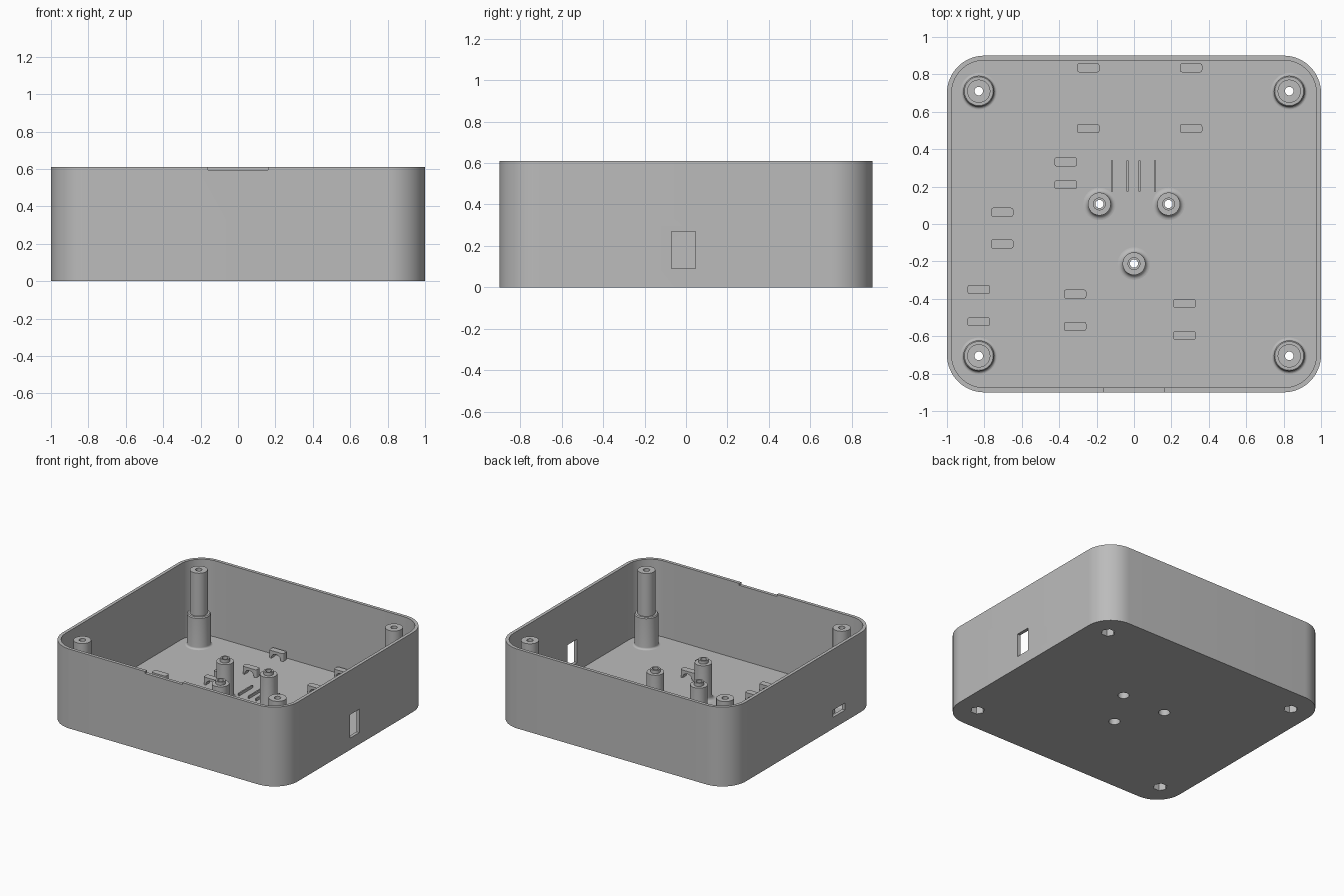
import bpy, bmesh, math
from mathutils import Matrix, Vector

cube = bpy.data.objects.get("Cube")
if cube:
    bpy.data.objects.remove(cube, do_unlink=True)

grey = bpy.data.materials.new("light grey plastic")
grey.use_nodes = True
GREY = (0.5, 0.5, 0.5, 1)
grey.diffuse_color = GREY
grey.node_tree.nodes["Principled BSDF"].inputs["Base Color"].default_value = GREY

FLOOR, HEIGHT, WALL = 0.025, 0.61, 0.025


def finish(bm, name):
    bmesh.ops.recalc_face_normals(bm, faces=bm.faces)
    mesh = bpy.data.meshes.new(name)
    bm.to_mesh(mesh)
    bm.free()
    mesh.materials.append(grey)
    obj = bpy.data.objects.new(name, mesh)
    bpy.context.collection.objects.link(obj)
    return obj


def prism(name, w, d, r, z0, z1, loc=(0, 0), steps=16):
    """Upright block with rounded vertical corners."""
    bm = bmesh.new()
    ring = []
    for k, (sx, sy) in enumerate([(1, 1), (-1, 1), (-1, -1), (1, -1)]):
        for i in range(steps + 1):
            a = math.pi / 2 * (k + i / steps)
            ring.append(bm.verts.new((loc[0] + sx * (w / 2 - r) + r * math.cos(a),
                                      loc[1] + sy * (d / 2 - r) + r * math.sin(a), z0)))
    face = bm.faces.new(ring)
    out = bmesh.ops.extrude_face_region(bm, geom=[face])
    top = [v for v in out["geom"] if isinstance(v, bmesh.types.BMVert)]
    bmesh.ops.translate(bm, vec=(0, 0, z1 - z0), verts=top)
    return finish(bm, name)


def box(name, lo, hi):
    bm = bmesh.new()
    lo, hi = Vector(lo), Vector(hi)
    bmesh.ops.create_cube(bm, size=1, matrix=Matrix.Translation((lo + hi) / 2)
                          @ Matrix.Diagonal((*(hi - lo), 1)))
    return finish(bm, name)


def lathe(name, profile, loc, sides=32):
    """Solid of revolution from (radius, z) points, capped at both ends."""
    bm = bmesh.new()
    rings = [[bm.verts.new((loc[0] + r * math.cos(2 * math.pi * i / sides),
                            loc[1] + r * math.sin(2 * math.pi * i / sides), z))
              for i in range(sides)] for r, z in profile]
    for a, b in zip(rings, rings[1:]):
        for i in range(sides):
            j = (i + 1) % sides
            bm.faces.new((a[i], a[j], b[j], b[i]))
    bm.faces.new(rings[0])
    bm.faces.new(rings[-1])
    return finish(bm, name)


def cut(obj, cutters):
    """Subtract the cutters and bake the result."""
    for c in cutters:
        mod = obj.modifiers.new("cut", "BOOLEAN")
        mod.operation, mod.solver, mod.object = "DIFFERENCE", "EXACT", c
    bpy.context.view_layer.update()
    graph = bpy.context.evaluated_depsgraph_get()
    mesh = bpy.data.meshes.new_from_object(obj.evaluated_get(graph))
    obj.modifiers.clear()
    obj.data = mesh


# Open case with a floor
case = prism("case_shell", 2, 1.8, 0.2, 0, HEIGHT)
helpers = [
    prism("cavity", 2 - 2 * WALL, 1.8 - 2 * WALL, 0.175, FLOOR, 1),
    box("side_window", (0.9, -0.07, 0.09), (1.1, 0.045, 0.27)),
    box("side_port", (-1.1, -0.505, 0.088), (-0.9, -0.36, 0.143)),
    box("front_notch", (-0.16, -1, 0.595), (0.16, -0.8, 1)),
]
parts = [case]


def fillet(r, flare):
    """Flared foot where a post meets the floor."""
    return [(r + flare * (1 - math.sin(a)), FLOOR + flare * (1 - math.cos(a)))
            for a in [math.pi / 2 * i / 6 for i in range(7)]]


def hollow_post(name, loc, profile, pocket_r, pocket_top, pocket_sides, bore_r):
    """Post with a through bore and a wider pocket opening underneath."""
    post = lathe(name, profile, loc)
    tools = [lathe("pocket", [(pocket_r, -0.1), (pocket_r, pocket_top)], loc, pocket_sides),
             lathe("bore", [(bore_r, -0.2), (bore_r, 0.9)], loc, 20)]
    cut(post, tools)
    helpers.extend(tools)
    parts.append(post)


# Tall stepped screw posts in the corners, hexagonal nut pockets below
corner_profile = ([(0.098, 0.015)] + fillet(0.083, 0.015)
                  + [(0.083, 0.262), (0.077, 0.27), (0.062, 0.27), (0.062, 0.6)])
for side, x in (("right", -0.83), ("left", 0.83)):
    for end, y in (("front", -0.705), ("back", 0.71)):
        hollow_post(f"{end}_{side}_screw_post", (x, y), corner_profile, 0.05, 0.12, 6, 0.023)

# Three standoffs with locating pins in the middle
standoff_profile = ([(0.087, 0.015)] + fillet(0.061, 0.026)
                    + [(0.061, 0.3), (0.034, 0.3), (0.034, 0.325)])
for i, loc in enumerate([(-0.185, 0.107), (0.185, 0.107), (0, -0.212)]):
    hollow_post(f"standoff_{i + 1}", loc, standoff_profile, 0.04, 0.12, 24, 0.022)

cut(case, helpers)

# Cable tie bridges, in pairs along y
pairs = [(-0.245, 0.835, 0.51), (0.305, 0.835, 0.51), (-0.365, 0.332, 0.21),
         (-0.705, 0.063, -0.107), (-0.83, -0.35, -0.522),
         (-0.315, -0.375, -0.547), (0.27, -0.425, -0.597)]
for i, (x, *ys) in enumerate(pairs):
    for tag, y in zip("ab", ys):
        bridge = prism(f"tie_bridge_{i + 1}{tag}", 0.12, 0.048, 0.012, 0.02, 0.085, (x, y), 4)
        bm = bmesh.new()
        bmesh.ops.create_cone(bm, cap_ends=True, segments=32, radius1=0.04, radius2=0.04, depth=0.2,
                              matrix=Matrix.Translation((x, y, FLOOR)) @ Matrix.Rotation(math.pi / 2, 4, "X"))
        arch = finish(bm, "arch")
        cut(bridge, [arch])
        helpers.append(arch)
        parts.append(bridge)

# Thin ribs on the floor
for i, x in enumerate((-0.117, -0.034, 0.03, 0.113)):
    parts.append(box(f"floor_rib_{i + 1}", (x - 0.005, 0.175, 0.02), (x + 0.005, 0.34, 0.045)))

for h in helpers:
    bpy.data.objects.remove(h, do_unlink=True)

bpy.ops.object.select_all(action="DESELECT")
for p in parts:
    p.select_set(True)
bpy.context.view_layer.objects.active = case
bpy.ops.object.shade_smooth_by_angle(angle=math.radians(30))
